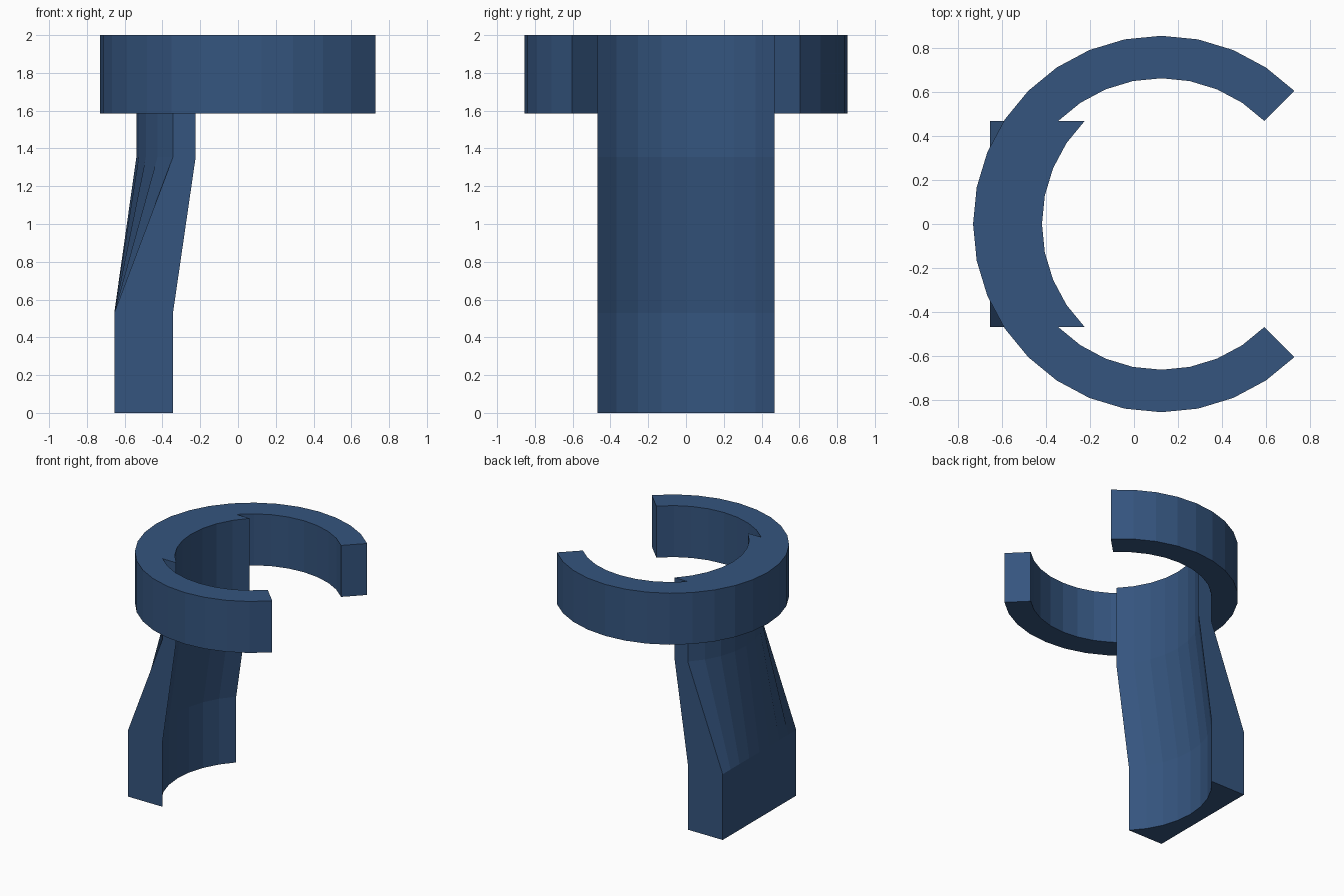
import bpy, bmesh
from math import cos, sin, radians

if "Cube" in bpy.data.objects:
    bpy.data.objects.remove(bpy.data.objects["Cube"])

CX, R_OUT, R_IN = 0.124, 0.855, 0.662   # ring centre and radii
STEP = 11.25                            # 32-sided circle


def arc(cx, r, a0, a1):
    n = round((a1 - a0) / STEP)
    return [(cx + r * cos(radians(a0 + i * STEP)), r * sin(radians(a0 + i * STEP)))
            for i in range(n + 1)]


def loft(name, levels):
    """Each level is (z, outer points, inner points); makes a closed curved slab."""
    bm = bmesh.new()
    rows = [[bm.verts.new((x, y, z)) for x, y in outer + inner[::-1]]
            for z, outer, inner in levels]
    m = len(rows[0])
    for a, b in zip(rows, rows[1:]):
        for i in range(m):
            j = (i + 1) % m
            bm.faces.new((a[i], a[j], b[j], b[i]))
    # end caps as strips between the outer and inner edges
    for row in (rows[0], rows[-1]):
        for i in range(m // 2 - 1):
            bm.faces.new((row[i], row[i + 1], row[m - 2 - i], row[m - 1 - i]))
    bmesh.ops.recalc_face_normals(bm, faces=bm.faces)
    mesh = bpy.data.meshes.new(name)
    bm.to_mesh(mesh)
    bm.free()
    obj = bpy.data.objects.new(name, mesh)
    bpy.context.collection.objects.link(obj)
    mat = bpy.data.materials.get("blue") or bpy.data.materials.new("blue")
    mat.diffuse_color = (0.035, 0.09, 0.21, 1)
    mat.use_nodes = True
    mat.node_tree.nodes["Principled BSDF"].inputs["Base Color"].default_value = mat.diffuse_color
    mesh.materials.append(mat)
    return obj


# Open C-shaped clip
outer, inner = arc(CX, R_OUT, 45, 315), arc(CX, R_IN, 45, 315)
loft("clip_ring", [(1.585, outer, inner), (2.0, outer, inner)])

# Stem: flat-backed at the bottom, sweeping forward to nest inside the ring
near = arc(CX, R_IN, 135, 225)
far = [(x + 0.12, y) for x, y in near]
flat = [(-0.655, y) for x, y in near]
loft("stem", [(0.0, flat, near), (0.53, flat, near), (1.355, near, far), (2.0, near, far)])
